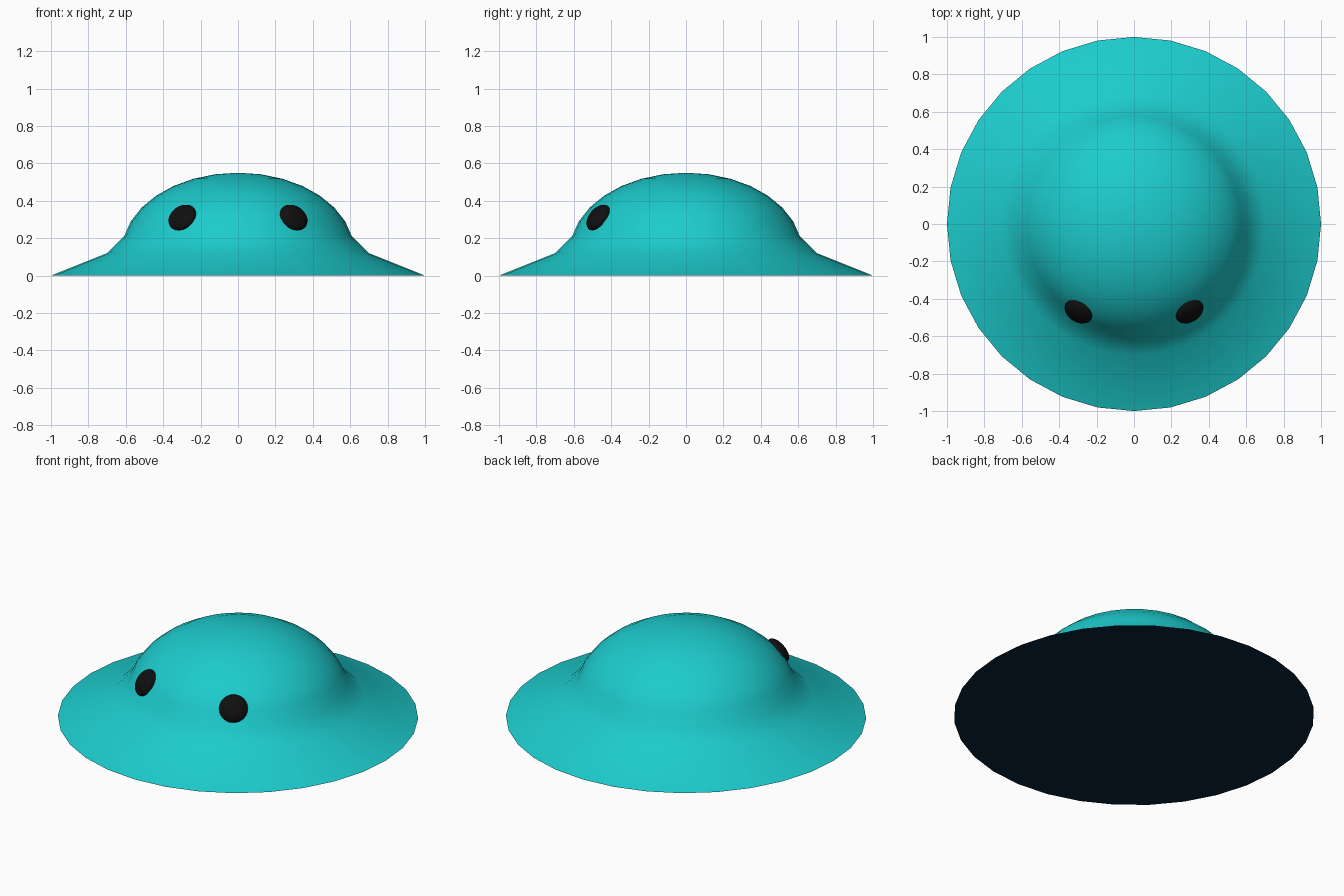
import bpy, bmesh, math
from mathutils import Vector

if "Cube" in bpy.data.objects:
    bpy.data.objects.remove(bpy.data.objects["Cube"])

SIDES = 32


def material(name, rgb):
    m = bpy.data.materials.new(name)
    m.diffuse_color = (*rgb, 1)
    m.use_nodes = True
    m.node_tree.nodes["Principled BSDF"].inputs["Base Color"].default_value = m.diffuse_color
    return m


def add_object(name, bm, mats, smooth=True):
    bmesh.ops.recalc_face_normals(bm, faces=bm.faces)
    me = bpy.data.meshes.new(name)
    for f in bm.faces:
        f.smooth = smooth
    bm.to_mesh(me)
    bm.free()
    me.materials.append(mats)
    ob = bpy.data.objects.new(name, me)
    bpy.context.collection.objects.link(ob)
    return ob


teal = material("teal", (0.012, 0.60, 0.61))
navy = material("navy", (0.002, 0.016, 0.045))
black = material("black", (0.005, 0.005, 0.005))

# Body: sloping skirt flowing into a squashed dome, turned around z
profile = [(1.0, 0.0), (0.70, 0.12)]
for k in range(7, 0, -1):
    a = math.radians(11.25 * k)
    profile.append((0.62 * math.sin(a), 0.13 + 0.42 * math.cos(a)))

bm = bmesh.new()
rings = [[bm.verts.new((r * math.cos(math.tau * i / SIDES),
                        r * math.sin(math.tau * i / SIDES), z))
          for i in range(SIDES)] for r, z in profile]
top = bm.verts.new((0, 0, 0.55))
for i in range(SIDES):
    j = (i + 1) % SIDES
    for lo, hi in zip(rings, rings[1:]):
        bm.faces.new((lo[i], lo[j], hi[j], hi[i]))
    bm.faces.new((rings[-1][i], rings[-1][j], top))
add_object("body", bm, teal)

# Underside: flat dark disc
bm = bmesh.new()
bmesh.ops.create_circle(bm, cap_ends=True, segments=SIDES, radius=1)
base = add_object("underside", bm, navy, False)
if base.data.polygons[0].normal.z > 0:
    base.data.flip_normals()

# Eyes: flattened spheres lying on the dome surface
for side, label in ((-1, "left"), (1, "right")):
    bm = bmesh.new()
    bmesh.ops.create_uvsphere(bm, u_segments=24, v_segments=12, radius=1)
    eye = add_object(label + "_eye", bm, black)
    eye.scale = (0.08, 0.08, 0.04)
    eye.location = (0.297 * side, -0.468, 0.31)
    normal = Vector((0.434 * side, -0.691, 0.578))
    eye.rotation_euler = normal.to_track_quat('Z', 'Y').to_euler()
